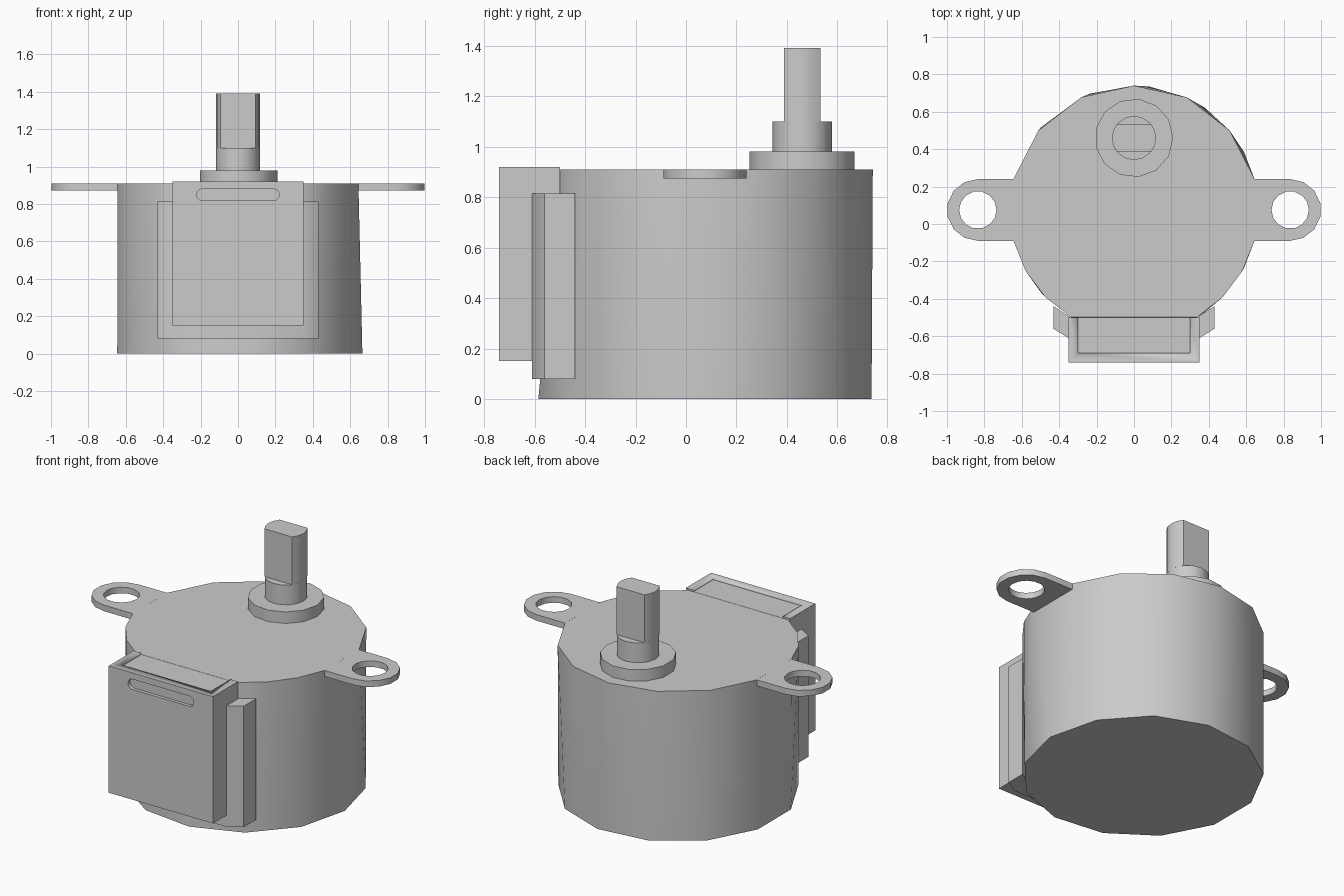
import bpy, bmesh
from math import sin, cos, pi, radians

cube = bpy.data.objects.get("Cube")
if cube:
    bpy.data.objects.remove(cube)

grey = bpy.data.materials.new("plain grey")
grey.use_nodes = True
GREY = (0.6, 0.6, 0.6, 1)
grey.diffuse_color = GREY
grey.node_tree.nodes["Principled BSDF"].inputs["Base Color"].default_value = GREY


def arc(cx, cy, r, a0, a1, n):
    """n + 1 points from angle a0 to a1 in degrees."""
    angles = [radians(a0 + (a1 - a0) * i / n) for i in range(n + 1)]
    return [(cx + r * cos(a), cy + r * sin(a)) for a in angles]


def circle(cx, cy, r, n):
    return arc(cx, cy, r, 0, 360, n)[:-1]


def rect(x0, x1, y0, y1):
    return [(x0, y0), (x1, y0), (x1, y1), (x0, y1)]


def finish(name, bm):
    bmesh.ops.recalc_face_normals(bm, faces=bm.faces)
    mesh = bpy.data.meshes.new(name)
    bm.to_mesh(mesh)
    bm.free()
    mesh.materials.append(grey)
    ob = bpy.data.objects.new(name, mesh)
    bpy.context.collection.objects.link(ob)
    bpy.ops.object.select_all(action='DESELECT')
    bpy.context.view_layer.objects.active = ob
    ob.select_set(True)
    bpy.ops.object.shade_smooth_by_angle(angle=radians(35))
    return ob


def prism(name, outlines, low, high, along_y=False):
    """Extrude an outline, with optional holes, along z or along y."""
    bm = bmesh.new()
    for pts in outlines:
        vs = [bm.verts.new((u, low, v) if along_y else (u, v, low)) for u, v in pts]
        for a, b in zip(vs, vs[1:] + vs[:1]):
            bm.edges.new((a, b))
    bmesh.ops.triangle_fill(bm, edges=bm.edges[:], use_beauty=True)
    bmesh.ops.dissolve_limit(bm, angle_limit=0.01, verts=bm.verts[:], edges=bm.edges[:])
    ext = bmesh.ops.extrude_face_region(bm, geom=bm.faces[:], use_keep_orig=True)
    d = high - low
    bmesh.ops.translate(bm, vec=(0, d, 0) if along_y else (0, 0, d),
                        verts=[g for g in ext["geom"] if isinstance(g, bmesh.types.BMVert)])
    return finish(name, bm)


def cut(ob, cutter):
    mod = ob.modifiers.new("cut", 'BOOLEAN')
    mod.operation, mod.solver, mod.object = 'DIFFERENCE', 'EXACT', cutter
    bpy.context.view_layer.objects.active = ob
    bpy.ops.object.modifier_apply(modifier=mod.name)
    bpy.data.objects.remove(cutter)


TOP, CY, R = 0.91, 0.075, 0.665

# Motor can: faceted round base, lofted to a top outline with flats at the tabs
bm = bmesh.new()
top = arc(0, CY, R, 14.5, 165.5, 6)
top += arc(0, CY, R, 194.5, 239.5, 3) + arc(0, CY, R, 300.5, 345.5, 3)
for ring, z in ((circle(0, CY, R, 13), 0), (top, TOP)):
    for x, y in ring:
        bm.verts.new((x, y, z))
bmesh.ops.convex_hull(bm, input=bm.verts[:])
bmesh.ops.dissolve_limit(bm, angle_limit=0.005, verts=bm.verts[:], edges=bm.edges[:])
finish("motor_can", bm)

# Mounting tabs with screw holes
for side, label in ((1, "left"), (-1, "right")):
    outline = [(0.644, CY - 0.165)] + arc(0.835, CY, 0.165, -90, 90, 7) + [(0.644, CY + 0.165)]
    hole = circle(0.835, CY, 0.1, 14)
    prism(label + "_mounting_tab",
          [[(side * x, y) for x, y in pts] for pts in (outline, hole)], 0.873, TOP)

# Wiring cover: box with a shallow raised rim and a slot in its front
cover = prism("wiring_cover", [rect(-0.35, 0.35, -0.74, -0.5)], 0.15, 0.92)
cut(cover, prism("rim_cutter", [rect(-0.3, 0.3, -0.69, -0.4)], TOP, 1.0))
slot = arc(0.19, 0.85, 0.031, -90, 90, 8) + arc(-0.19, 0.85, 0.031, 90, 270, 8)
cut(cover, prism("slot_cutter", [slot], -0.8, -0.72, along_y=True))

# Chamfered block behind the cover
half = [(0.35, -0.61), (0.43, -0.56), (0.43, -0.44), (0.34, -0.5)]
prism("cover_backing", [half + [(-x, y) for x, y in reversed(half)]], 0.08, 0.815)

# Output boss and shaft with two flats
SY = 0.46
prism("shaft_boss", [circle(0, SY, 0.21, 13)], TOP, 0.98)
prism("shaft_base", [circle(0, SY, 0.118, 16)], 0.98, 1.1)
flat = arc(0, SY, 0.118, -38, 38, 4) + arc(0, SY, 0.118, 142, 218, 4)
prism("shaft_flats", [flat], 1.1, 1.39)
